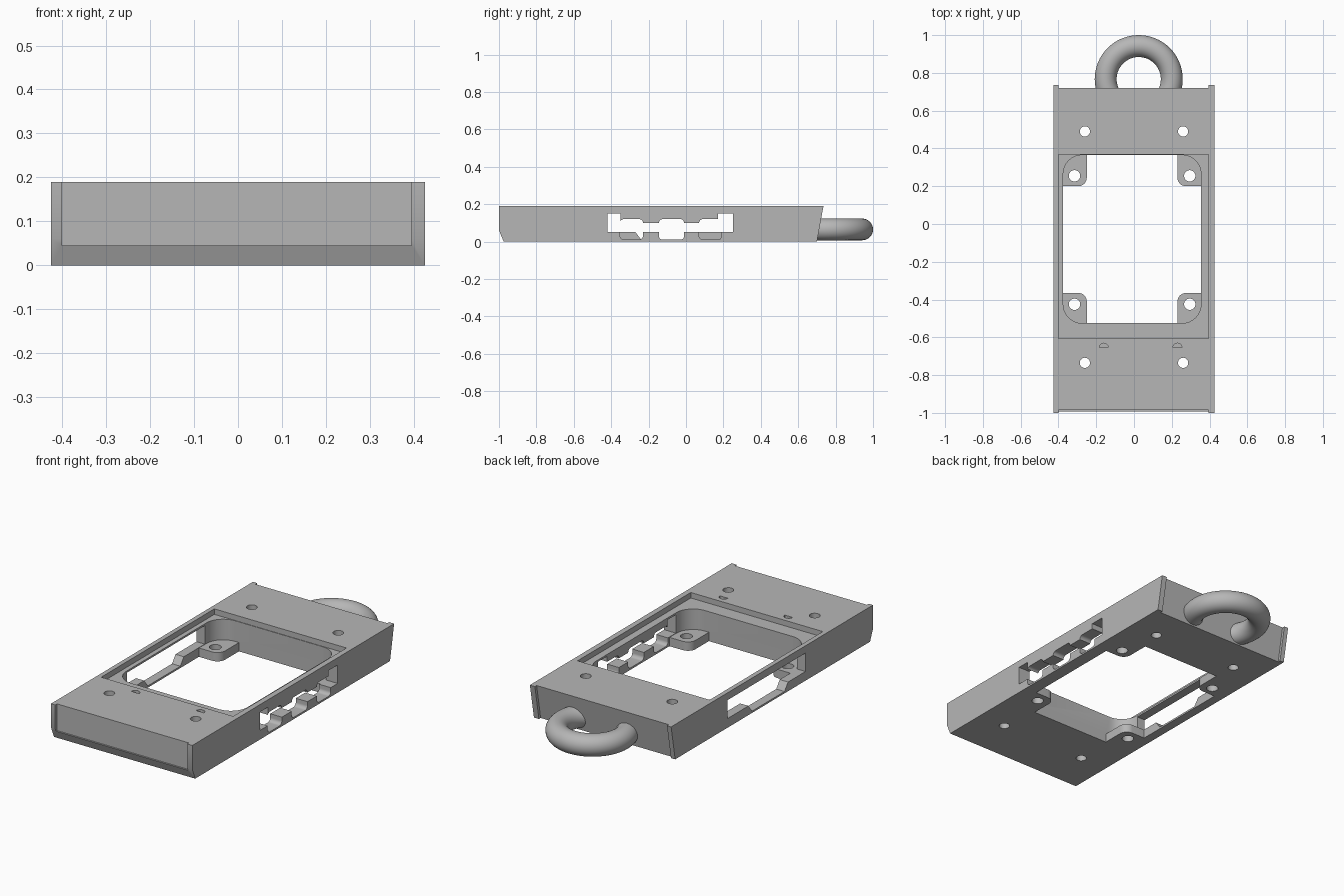
import bpy, bmesh, math
from mathutils import Vector

if "Cube" in bpy.data.objects:
    bpy.data.objects.remove(bpy.data.objects["Cube"], do_unlink=True)

grey = bpy.data.materials.new("plain grey")
grey.use_nodes = True
colour = (0.47, 0.47, 0.47, 1)
grey.diffuse_color = colour
grey.node_tree.nodes["Principled BSDF"].inputs["Base Color"].default_value = colour


def prism(name, points, lo, hi, axis="z"):
    """Extrude a 2D outline: (x, y) along z, or (y, z) along x."""
    def place(p, h):
        return Vector((p[0], p[1], h)) if axis == "z" else Vector((h, p[0], p[1]))
    bm = bmesh.new()
    base = bm.faces.new([bm.verts.new(place(p, lo)) for p in points])
    top = bmesh.ops.extrude_face_region(bm, geom=[base])["geom"]
    shift = place((0, 0), hi - lo)
    bmesh.ops.translate(bm, verts=[g for g in top if isinstance(g, bmesh.types.BMVert)], vec=shift)
    bmesh.ops.recalc_face_normals(bm, faces=bm.faces)
    mesh = bpy.data.meshes.new(name)
    bm.to_mesh(mesh)
    bm.free()
    mesh.materials.append(grey)
    obj = bpy.data.objects.new(name, mesh)
    bpy.context.collection.objects.link(obj)
    return obj


def arc(cx, cy, r, start, end, steps):
    angles = [math.radians(start + (end - start) * i / steps) for i in range(steps + 1)]
    return [(cx + r * math.cos(a), cy + r * math.sin(a)) for a in angles]


def rect(x0, x1, y0, y1, r=0):
    if not r:
        return [(x0, y0), (x1, y0), (x1, y1), (x0, y1)]
    corners = [(x1 - r, y1 - r), (x0 + r, y1 - r), (x0 + r, y0 + r), (x1 - r, y0 + r)]
    return [p for i, (cx, cy) in enumerate(corners)
            for p in arc(cx, cy, r, 90 * i, 90 * i + 90, 8)]


def combine(target, tool, operation="DIFFERENCE"):
    mod = target.modifiers.new("combine", "BOOLEAN")
    mod.operation, mod.solver, mod.object = operation, "EXACT", tool
    bpy.context.view_layer.objects.active = target
    bpy.ops.object.modifier_apply(modifier=mod.name)
    bpy.data.objects.remove(tool, do_unlink=True)


# Body with chamfered front and sloping back
TOP = 0.19
body = prism("housing", [(-1, TOP), (-1, 0.06), (-0.975, 0), (0.7, 0), (0.735, TOP)],
             -0.425, 0.425, "x")

# Recessed end faces between the side rails
combine(body, prism("front_recess", rect(-1.1, -0.985, 0.045, 0.3), -0.4, 0.395, "x"))
combine(body, prism("back_recess", [(0.667, -0.1), (0.9, -0.1), (0.9, 0.3), (0.74, 0.3)],
                    -0.4, 0.395, "x"))

# Shallow top pocket and rounded central window
combine(body, prism("pocket", rect(-0.4, 0.395, -0.605, 0.368), 0.16, 0.3))
X0, X1, Y0, Y1 = -0.375, 0.355, -0.525, 0.365
combine(body, prism("window", rect(X0, X1, Y0, Y1, 0.1), -0.1, 0.3))

# Corner mounting tabs
for x0, x1, hole_x in ((X0 - 0.045, -0.25, -0.315), (0.23, X1 + 0.05, 0.295)):
    for y0, y1, hole_y in ((Y0 - 0.05, -0.365, -0.425), (0.2, Y1 + 0.05, 0.255)):
        combine(body, prism("tab", rect(x0, x1, y0, y1, 0.045), 0, 0.048), "UNION")
        combine(body, prism("tab_hole", arc(hole_x, hole_y, 0.03, 0, 348.75, 31), -0.1, 0.1))

# Screw holes through the end blocks
for x in (-0.26, 0.26):
    for y in (-0.735, 0.49):
        combine(body, prism("screw_hole", arc(x, y, 0.027, 0, 348.75, 31), -0.1, 0.3))

# Small half-round dents
for x in (-0.16, 0.23):
    combine(body, prism("dent", arc(x, -0.655, 0.024, 0, 180, 12), 0.165, 0.3))

# Left-hand slot with a tapered dip
combine(body, prism("plain_slot", [(-0.42, 0.05), (-0.27, 0.05), (-0.24, 0.01), (0.04, 0.01),
                                   (0.07, 0.05), (0.25, 0.05), (0.25, 0.15), (-0.42, 0.15)],
                    -0.5, -0.3, "x"))

# Right-hand slot with raised ends and three rounded notches
combine(body, prism("stepped_slot", [(-0.42, 0.05), (0.25, 0.05), (0.25, 0.15), (0.17, 0.15),
                                     (0.17, 0.1), (-0.35, 0.1), (-0.35, 0.15), (-0.42, 0.15)],
                    0.3, 0.5, "x"))
for y0, y1 in ((-0.352, -0.23), (-0.145, -0.01), (0.07, 0.19)):
    combine(body, prism("notch", rect(y0, y1, 0.01, 0.12, 0.02), 0.3, 0.5, "x"))

# Hanging ring, its inner half buried in the back block
bpy.ops.mesh.primitive_torus_add(location=(0.025, 0.767, 0.065), major_radius=0.175,
                                 minor_radius=0.058, major_segments=64, minor_segments=32)
ring = bpy.context.object
ring.name = "hanging_ring"
ring.data.materials.append(grey)

# Smooth rounded surfaces, keeping crisp edges
for obj in (body, ring):
    bpy.ops.object.select_all(action="DESELECT")
    obj.select_set(True)
    bpy.context.view_layer.objects.active = obj
    bpy.ops.object.shade_smooth_by_angle(angle=math.radians(25))
